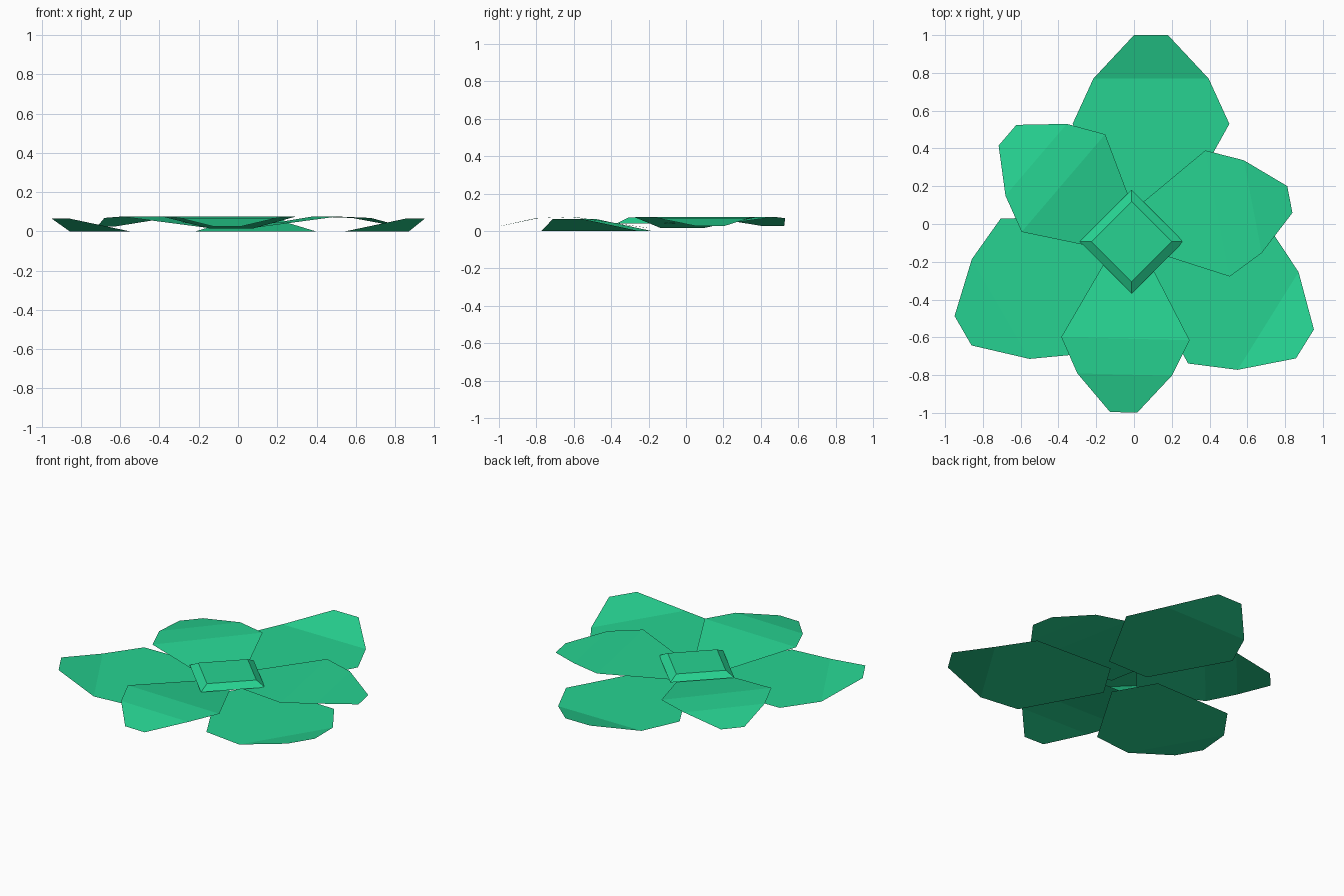
import bpy
import bmesh
from mathutils import Vector, Matrix

cube = bpy.data.objects.get("Cube")
if cube:
    bpy.data.objects.remove(cube, do_unlink=True)

# One leaf green for everything
green = bpy.data.materials.new("leaf_green")
green.use_nodes = True
color = (0.02, 0.65, 0.285, 1.0)
green.diffuse_color = color
bsdf = green.node_tree.nodes["Principled BSDF"]
bsdf.inputs["Base Color"].default_value = color
bsdf.inputs["Roughness"].default_value = 0.8


def add_object(name, bm):
    mesh = bpy.data.meshes.new(name)
    bm.to_mesh(mesh)
    bm.free()
    mesh.materials.append(green)
    obj = bpy.data.objects.new(name, mesh)
    bpy.context.collection.objects.link(obj)
    return obj


def petal(name, tip, inward, rows):
    """Folded sheet: each row is (distance from tip, half width, height)."""
    bm = bmesh.new()
    axis = Vector(inward).normalized()
    side = Vector((-axis.y, axis.x))
    pairs = []
    for dist, half, z in rows:
        mid = Vector(tip) + axis * dist
        pairs.append([bm.verts.new((*(mid + side * s * half), z)) for s in (-1, 1)])
    for (a, b), (c, d) in zip(pairs, pairs[1:]):
        bm.faces.new((a, c, d, b))
    bm.normal_update()
    add_object(name, bm)


# Lower petals lie flat with upturned tips
lower = [(0, 0.09, 0.065), (0.23, 0.305, 0), (0.47, 0.415, 0), (0.95, 0.147, 0)]
petal("back_lower_petal", (0.09, 1.0), (0, -1), lower)
petal("front_right_lower_petal", (-0.905, -0.565), (0.866, 0.5), lower)
petal("front_left_lower_petal", (0.905, -0.635), (-0.85, 0.53), lower)

# Upper petals rise from the middle and droop at the tip
upper = [(0, 0.072, 0.025), (0.2, 0.25, 0.068), (0.39, 0.34, 0.075), (0.8, 0.115, 0.015)]
petal("front_upper_petal", (-0.055, -0.997), (0.025, 1), upper)
petal("back_right_upper_petal", (-0.67, 0.47), (0.76, -0.65), upper)
petal("back_left_upper_petal", (0.825, 0.13), (-0.98, -0.19), upper)

# Square bevelled centre, open underneath
bm = bmesh.new()
bmesh.ops.create_cone(bm, cap_ends=True, segments=4, radius1=0.275, radius2=0.212,
                      depth=0.032, matrix=Matrix.Translation((-0.013, -0.093, 0.057)))
bm.normal_update()
bottom = [f for f in bm.faces if f.normal.z < -0.9]
bmesh.ops.delete(bm, geom=bottom, context="FACES_ONLY")
add_object("flower_centre", bm)
